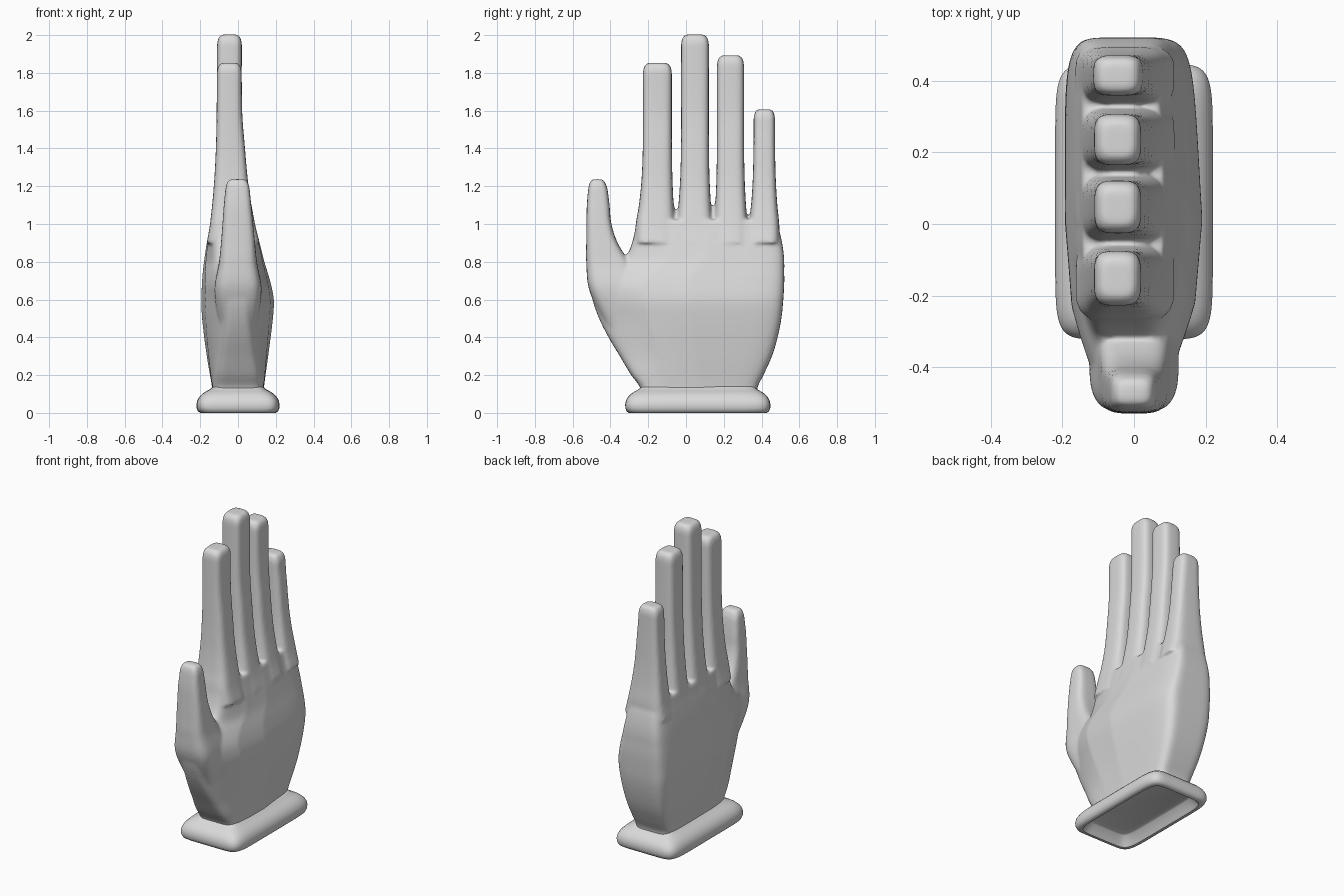
import bpy, bmesh, math

if "Cube" in bpy.data.objects:
    bpy.data.objects.remove(bpy.data.objects["Cube"], do_unlink=True)

grey = bpy.data.materials.new("plain_grey")
grey.use_nodes = True
grey.diffuse_color = (0.7, 0.7, 0.7, 1)
grey.node_tree.nodes["Principled BSDF"].inputs["Base Color"].default_value = (0.7, 0.7, 0.7, 1)


def sample(keys, z):
    """Smooth interpolation of rows (z, a, b, ...) at height z."""
    z = min(max(z, keys[0][0]), keys[-1][0])
    last = len(keys) - 1
    i = next(k for k in range(last) if z <= keys[k + 1][0])

    def slope(k, c):
        a, b = keys[max(k - 1, 0)], keys[min(k + 1, last)]
        return (b[c] - a[c]) / (b[0] - a[0])

    p, q = keys[i], keys[i + 1]
    h = q[0] - p[0]
    t = (z - p[0]) / h
    s = t * t * (3 - 2 * t)
    return [p[c] + (q[c] - p[c]) * s
            + h * t * (1 - t) * ((1 - t) * slope(i, c) - t * slope(i + 1, c))
            for c in range(1, len(p))]


def ring(z, y0, y1, x0, x1, power, taper=0.0, scale=1.0, count=96):
    """Rounded rectangle, optionally thinner toward its front end."""
    points = []
    for i in range(count):
        a = math.tau * i / count
        c, s = math.cos(a), math.sin(a)
        u = math.copysign(abs(c) ** (2 / power), c)
        v = math.copysign(abs(s) ** (2 / power), s)
        thin = 1 - taper * max(0, (-u - 0.3) / 0.7) ** 1.2
        if taper and v > 0:
            thin -= 0.15 * max(0, u)
        points.append(((x0 + x1) / 2 + v * thin * scale * (x1 - x0) / 2,
                       (y0 + y1) / 2 + u * scale * (y1 - y0) / 2, z))
    return points


def loft(bm, rings):
    loops = [[bm.verts.new(p) for p in r] for r in rings]
    for a, b in zip(loops, loops[1:]):
        for i in range(len(a)):
            j = (i + 1) % len(a)
            bm.faces.new((a[i], a[j], b[j], b[i]))
    bm.faces.new(loops[0][::-1])
    bm.faces.new(loops[-1])


def finish(bm, name):
    bmesh.ops.recalc_face_normals(bm, faces=bm.faces)
    mesh = bpy.data.meshes.new(name)
    bm.to_mesh(mesh)
    bm.free()
    mesh.materials.append(grey)
    obj = bpy.data.objects.new(name, mesh)
    bpy.context.collection.objects.link(obj)
    bpy.ops.object.select_all(action="DESELECT")
    obj.select_set(True)
    bpy.context.view_layer.objects.active = obj
    return obj


def heights(a, b, step=0.02):
    n = max(2, round((b - a) / step))
    return [a + (b - a) * i / n for i in range(n + 1)]


DOME = [(0.05, 1.0), (0.035, 0.97), (0.02, 0.91), (0.008, 0.8), (0.0, 0.62)]

# Thickness of the hand by height
THICK = [(0.1, -.135, .135), (0.14, -.138, .138), (0.3, -.165, .16), (0.5, -.19, .185),
         (0.6, -.193, .19), (0.7, -.19, .17), (0.8, -.18, .14), (0.9, -.165, .115),
         (1.0, -.148, .09), (1.2, -.128, .056), (1.4, -.117, .037), (1.6, -.113, .022),
         (2.0, -.11, .02)]

# Palm: front edge, back edge and front taper by height
PALM = [(0.1, -.235, .375, .01), (0.14, -.245, .38, .05), (0.2, -.29, .41, .15),
        (0.3, -.35, .455, .35), (0.4, -.41, .485, .5), (0.5, -.46, .505, .6),
        (0.6, -.495, .515, .6), (0.68, -.505, .52, .55), (0.75, -.43, .52, .45),
        (0.8, -.34, .52, .35), (0.86, -.30, .515, .25), (0.94, -.275, .5, .15),
        (1.02, -.262, .475, .1)]
hand = bmesh.new()
rings = []
for z in heights(0.1, 1.02):
    y0, y1, taper = sample(PALM, z)
    rings.append(ring(z, y0, y1, *sample(THICK, z), 7, taper))
loft(hand, rings)

# Fingers: top height, then front and back edges at the root and along the shaft
FINGERS = [(1.853, -.27, -.056, -.228, -.075), (2.003, -.054, .143, -.026, .121),
           (1.893, .147, .328, .164, .307), (1.607, .332, .496, .358, .471)]
for top, r0, r1, s0, s1 in FINGERS:
    mid = [(0.9, r0, r1), (1.0, r0 * .9 + s0 * .1, r1 * .9 + s1 * .1),
           (1.1, r0 * .5 + s0 * .5, r1 * .5 + s1 * .5),
           (1.25, r0 * .15 + s0 * .85, r1 * .15 + s1 * .85), (1.45, s0, s1), (top, s0, s1)]
    steps = [(z, 1) for z in heights(0.9, top - 0.07)] + [(top - d, s) for d, s in DOME]
    loft(hand, [ring(z, *sample(mid, z), *sample(THICK, z), 4, scale=s) for z, s in steps])

# Thumb: front, back and side limits by height
THUMB = [(0.45, -.42, -.1, -.1, .1), (0.65, -.512, -.2, -.125, .125), (0.8, -.528, -.3, -.1, .1),
         (0.9, -.528, -.362, -.09, .09), (1.0, -.527, -.395, -.082, .08),
         (1.1, -.525, -.405, -.075, .07), (1.18, -.518, -.415, -.067, .062),
         (1.24, -.512, -.428, -.062, .057)]
steps = [(z, 1) for z in heights(0.45, 1.17)] + [(1.237 - d, s) for d, s in DOME]
loft(hand, [ring(z, *sample(THUMB, z), 4, scale=s) for z, s in steps])

# Fuse the shells into one softly blended skin
body = finish(hand, "hand")
remesh = body.modifiers.new("fuse", "REMESH")
remesh.mode = "VOXEL"
remesh.voxel_size = 0.01
remesh.use_smooth_shade = True
soften = body.modifiers.new("soften", "SMOOTH")
soften.factor = 0.5
soften.iterations = 6

# Cuff: rounded foot with a hollow underside (height, inset from the widest outline)
CUFF = [(0.06, .08), (0.055, .07), (0.012, .045), (0.0, .036), (0.0, .02), (0.008, .008),
        (0.025, .001), (0.045, 0), (0.065, .004), (0.085, .015), (0.102, .032),
        (0.115, .052), (0.124, .07), (0.135, .083), (0.14, .09)]
cuff = bmesh.new()
loft(cuff, [ring(z, -.322 + d, .447 - d, -.22 + d, .22 - d, 8) for z, d in CUFF])
finish(cuff, "cuff")
bpy.ops.object.shade_smooth_by_angle(angle=math.radians(40))
